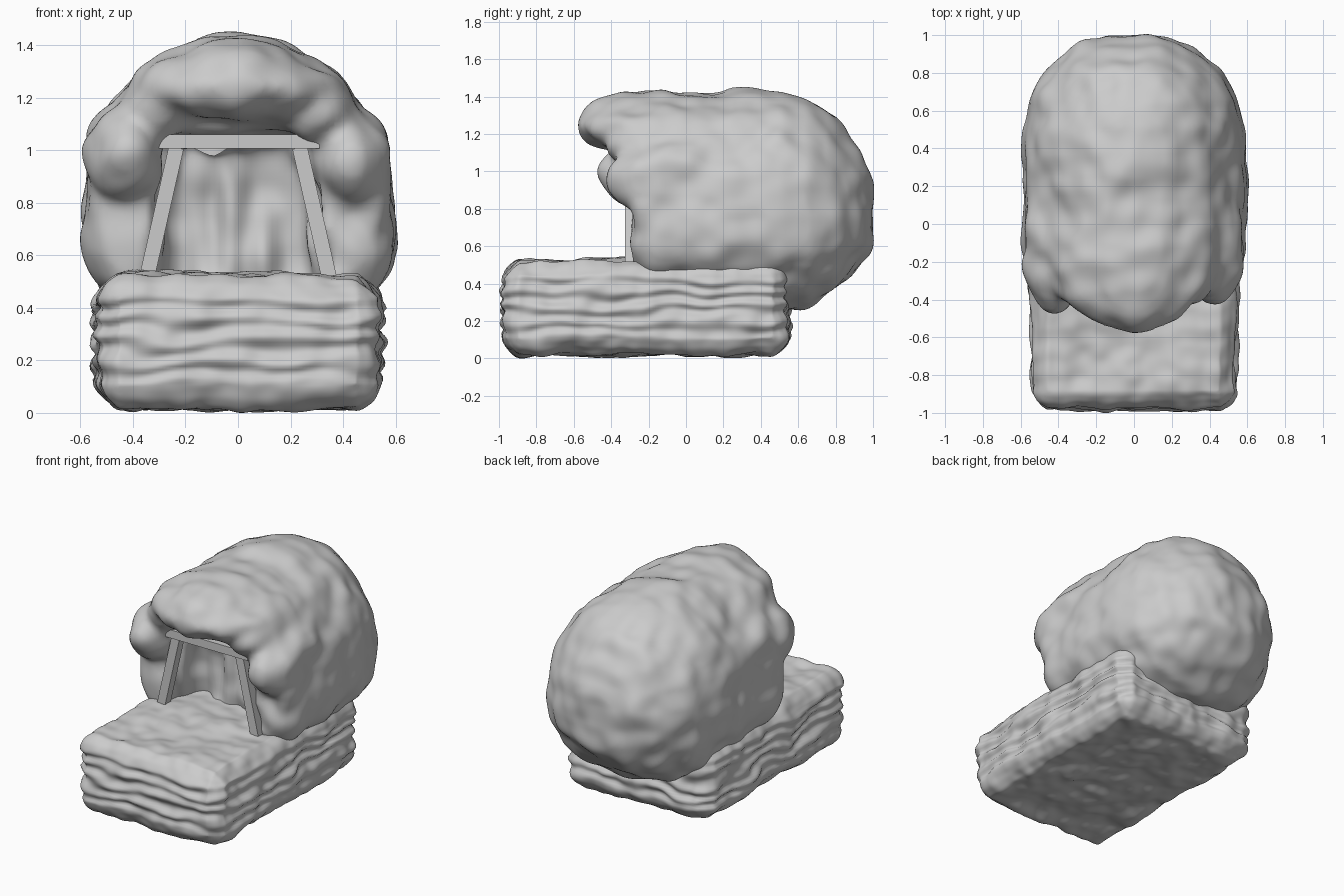
import bpy, bmesh
from math import sin, cos, pi
from mathutils import Vector, Matrix, noise

if "Cube" in bpy.data.objects:
    bpy.data.objects.remove(bpy.data.objects["Cube"])


def make_object(name, bm):
    bmesh.ops.recalc_face_normals(bm, faces=bm.faces)
    me = bpy.data.meshes.new(name)
    bm.to_mesh(me)
    bm.free()
    ob = bpy.data.objects.new(name, me)
    bpy.context.collection.objects.link(ob)
    return ob


def smooth(ob, angle):
    bpy.ops.object.select_all(action='DESELECT')
    ob.select_set(True)
    bpy.context.view_layer.objects.active = ob
    bpy.ops.object.shade_smooth_by_angle(angle=angle)


def loft(bm, rings):
    loops = [[bm.verts.new(p) for p in r] for r in rings]
    n = len(loops[0])
    for a, b in zip(loops, loops[1:]):
        for i in range(n):
            bm.faces.new((a[i], a[(i + 1) % n], b[(i + 1) % n], b[i]))
    bm.faces.new(loops[0])
    bm.faces.new(loops[-1])


def blob(bm, centre, radii):
    m = Matrix.Translation(centre) @ Matrix.Diagonal((*radii, 1))
    bmesh.ops.create_icosphere(bm, subdivisions=4, radius=1, matrix=m)


def remesh(ob, size):
    r = ob.modifiers.new("remesh", 'REMESH')
    r.mode, r.voxel_size = 'VOXEL', size


def soften(ob, iterations):
    s = ob.modifiers.new("soften", 'SMOOTH')
    s.factor, s.iterations = 0.5, iterations


def bake(ob):
    dg = bpy.context.evaluated_depsgraph_get()
    me = bpy.data.meshes.new_from_object(ob.evaluated_get(dg))
    ob.modifiers.clear()
    ob.data = me


def roughen(ob, offset):
    normals = [v.normal.copy() for v in ob.data.vertices]
    for v, n in zip(ob.data.vertices, normals):
        v.co += n * offset(v.co, n)


# layered rock slab
bm = bmesh.new()
bmesh.ops.create_cube(bm, size=1, matrix=Matrix.Translation((0, -0.215, 0.27))
                      @ Matrix.Diagonal((1.07, 1.52, 0.5, 1)))
bmesh.ops.bevel(bm, geom=bm.edges[:], offset=0.08, segments=2, affect='EDGES', profile=0.35)
slab = make_object("rock_slab", bm)
remesh(slab, 0.013)
soften(slab, 6)
bake(slab)


def strata(p, n):
    side = 1 - abs(n.z)
    band = max(0, min(1, (p.z - 0.10) / 0.06, (0.45 - p.z) / 0.05))
    wave = sin(p.z * 2 * pi / 0.085 + 4 * noise.noise(Vector((p.x * 4, p.y * 4, p.z * 6))))
    layer = noise.noise(Vector((p.x * 4, p.y * 4, p.z * 14)))
    return (side * band * (0.010 * wave + 0.016 * layer)
            + 0.026 * noise.noise(p * 5) + 0.012 * noise.noise(p * 11))


roughen(slab, strata)
low = min(v.co.z for v in slab.data.vertices)
for v in slab.data.vertices:
    v.co.z -= low
smooth(slab, 1.4)

# boulder body lofted along y: y, half width, bottom, top
stations = [(-0.28, 0.53, 0.38, 1.38), (-0.2, 0.565, 0.32, 1.41), (0.1, 0.585, 0.28, 1.42),
            (0.5, 0.58, 0.27, 1.43), (0.65, 0.55, 0.28, 1.38), (0.8, 0.46, 0.38, 1.28),
            (0.92, 0.33, 0.51, 1.11), (0.99, 0.17, 0.60, 0.93)]
rings = []
for y, w, zb, zt in stations:
    zc = zb + (zt - zb) * 0.44
    ring = []
    for i in range(48):
        c, s = cos(i * pi / 24), sin(i * pi / 24)
        e = 1.0 if s > 0 else 0.8
        x = w * abs(c) ** e * (1 if c > 0 else -1)
        z = zc + ((zt - zc) * s if s > 0 else -(zc - zb) * abs(s) ** e)
        ring.append((x, y, z))
    rings.append(ring)
bm = bmesh.new()
loft(bm, rings)
# overhanging brow that arches down into cheek lobes either side of the mouth
blob(bm, (0, -0.14, 1.24), (0.41, 0.44, 0.155))
blob(bm, (0, -0.12, 1.31), (0.27, 0.43, 0.11))
for s in (-1, 1):
    blob(bm, (s * 0.30, -0.12, 1.14), (0.16, 0.30, 0.15))
    blob(bm, (s * 0.44, -0.10, 0.63), (0.14, 0.2, 0.2))
blob(bm, (-0.43, -0.22, 0.98), (0.145, 0.24, 0.18))
blob(bm, (0.435, -0.19, 0.96), (0.145, 0.23, 0.17))
for s in (-1, 1):
    blob(bm, (s * 0.43, -0.05, 1.0), (0.14, 0.3, 0.18))
boulder = make_object("boulder", bm)

# shallow cave cutter narrowing upward and inward
bm = bmesh.new()
loft(bm, [[(-w, y, 0.42), (w, y, 0.42), (w * 0.78, y, h - 0.06), (w * 0.6, y, h),
           (-w * 0.6, y, h), (-w * 0.78, y, h - 0.06)]
          for y, w, h in ((-0.7, 0.38, 1.08), (-0.22, 0.37, 1.07), (-0.12, 0.35, 1.04), (-0.04, 0.28, 0.99))])
cutter = make_object("cave_cutter", bm)
cutter.hide_render = True

remesh(boulder, 0.025)
b = boulder.modifiers.new("cave", 'BOOLEAN')
b.operation, b.object, b.solver = 'DIFFERENCE', cutter, 'EXACT'
remesh(boulder, 0.02)
soften(boulder, 12)
bake(boulder)
bpy.data.objects.remove(cutter)


def lumps(p, n):
    # vertical folds on the inner cave wall, rounded lumps elsewhere
    inside = abs(p.x) < 0.34 and -0.26 < p.y < 0.2 and 0.4 < p.z < 1.05
    fold = 0.07 * noise.noise(Vector((p.x * 10, p.y * 9, p.z * 2.5))) if inside else 0
    return 0.008 + fold + 0.026 * noise.noise(p * 4) + 0.018 * noise.noise(p * 8)


roughen(boulder, lumps)
smooth(boulder, 0.7)


# timber door frame
def beam(name, a, b, width, depth):
    a, b = Vector(a), Vector(b)
    side = Vector((0, 1, 0)).cross(b - a).normalized() * width / 2
    back = Vector((0, depth / 2, 0))
    bm = bmesh.new()
    loft(bm, [[p - side - back, p + side - back, p + side + back, p - side + back] for p in (a, b)])
    return make_object(name, bm)


for label, s in (("left", -1), ("right", 1)):
    beam(label + "_post", (s * 0.355, -0.295, 0.48), (s * 0.235, -0.295, 1.01), 0.058, 0.06)
beam("lintel", (-0.3, -0.30, 1.033), (0.31, -0.30, 1.033), 0.055, 0.08)
